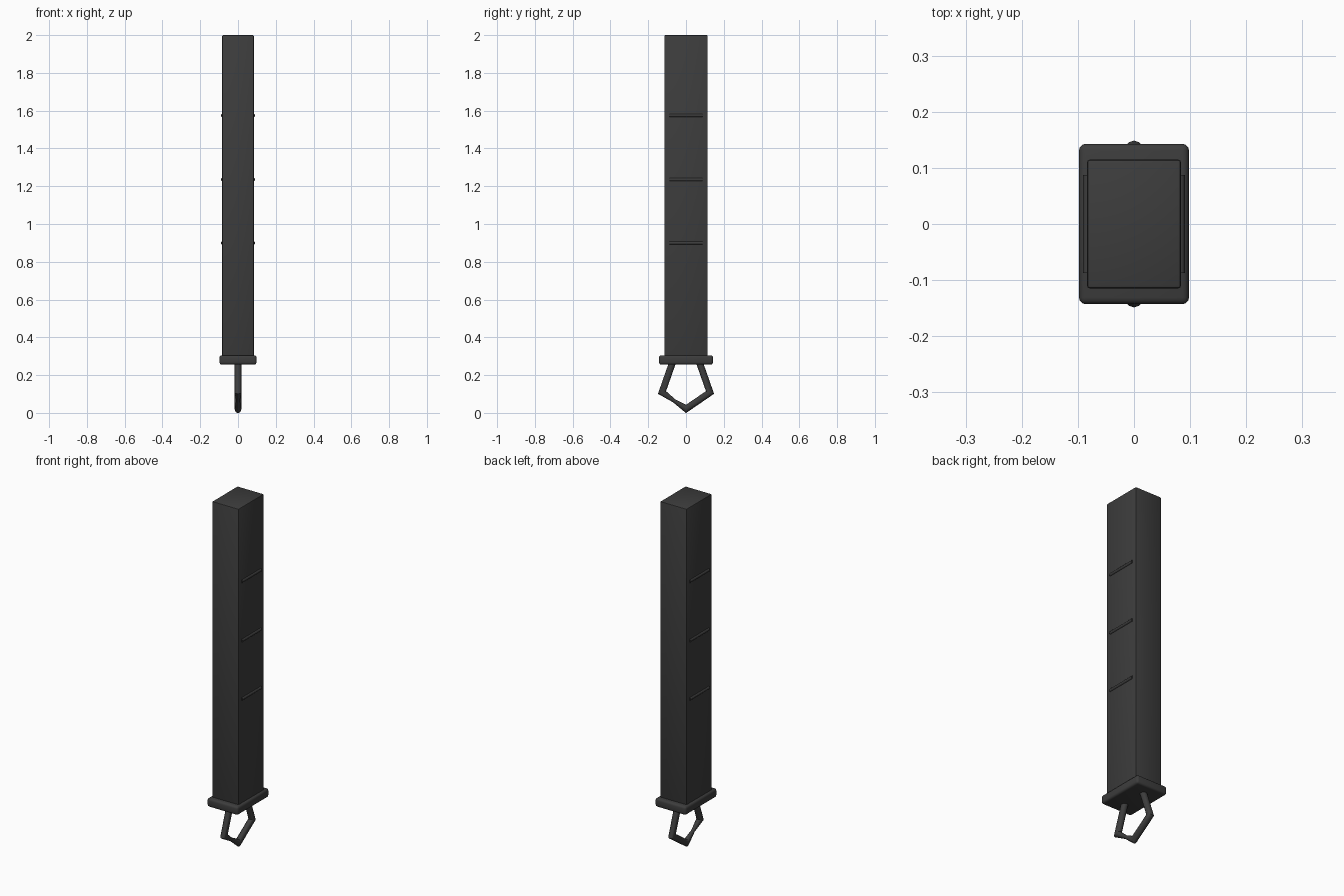
import bpy, bmesh, math
from mathutils import Vector

if "Cube" in bpy.data.objects:
    bpy.data.objects.remove(bpy.data.objects["Cube"])

mat = bpy.data.materials.new("charcoal")
mat.diffuse_color = (0.046, 0.046, 0.046, 1)
mat.use_nodes = True
mat.node_tree.nodes["Principled BSDF"].inputs["Base Color"].default_value = mat.diffuse_color


def finish(bm, name, smooth=True):
    bmesh.ops.recalc_face_normals(bm, faces=bm.faces)
    me = bpy.data.meshes.new(name)
    bm.to_mesh(me)
    bm.free()
    ob = bpy.data.objects.new(name, me)
    bpy.context.collection.objects.link(ob)
    me.materials.append(mat)
    if smooth:
        bpy.ops.object.select_all(action='DESELECT')
        ob.select_set(True)
        bpy.context.view_layer.objects.active = ob
        bpy.ops.object.shade_smooth_by_angle(angle=math.radians(35))
    return ob


def box(name, hx, hy, z0, z1, bevel, segments):
    bm = bmesh.new()
    bmesh.ops.create_cube(bm, size=1)
    for v in bm.verts:
        v.co = Vector((v.co.x * 2 * hx, v.co.y * 2 * hy,
                       (z0 + z1) / 2 + v.co.z * (z1 - z0)))
    bmesh.ops.bevel(bm, geom=bm.edges[:], offset=bevel, segments=segments,
                    profile=0.5, affect='EDGES')
    return finish(bm, name)


# Long rectangular body and the wider collar beneath it
box("body", 0.084, 0.115, 0.29, 2.0, 0.006, 2)
box("collar", 0.098, 0.143, 0.256, 0.305, 0.012, 3)

# Thin raised ridges across both broad sides
for side, label in ((-1, "left"), (1, "right")):
    for i, z in enumerate((0.90, 1.235, 1.575)):
        bm = bmesh.new()
        bmesh.ops.create_cone(bm, cap_ends=True, segments=12, radius1=0.009,
                              radius2=0.009, depth=0.174)
        for v in bm.verts:
            x, y, h = v.co
            v.co = Vector((side * 0.082 + x, h, z + y))
        finish(bm, f"{label}_ridge_{i + 1}")

# Pointed hanging loop: mitred round bar, pinched in its lower front segment
path = [Vector(p) for p in ((-0.072, 0.265), (-0.127, 0.108), (-0.0635, 0.0645),
                            (0, 0.021), (0.127, 0.108), (0.072, 0.265))]
scale = [1, 1, 0.55, 1, 1, 1]
R, SIDES = 0.018, 12
bm = bmesh.new()
rings = []
for i, p in enumerate(path):
    d0 = (p - path[max(i - 1, 0)]).normalized() if i else (path[1] - p).normalized()
    d1 = (path[i + 1] - p).normalized() if i < len(path) - 1 else d0
    t = (d0 + d1).normalized()
    n = Vector((-t.y, t.x)) / t.dot(d0)
    ring = []
    for k in range(SIDES):
        a = 2 * math.pi * k / SIDES
        q = p + n * (R * scale[i] * math.cos(a))
        ring.append(bm.verts.new((R * scale[i] * math.sin(a), q.x, q.y)))
    rings.append(ring)
for a, b in zip(rings, rings[1:]):
    for k in range(SIDES):
        j = (k + 1) % SIDES
        bm.faces.new((a[k], a[j], b[j], b[k]))
bm.faces.new(rings[0])
bm.faces.new(rings[-1])
finish(bm, "hanging_loop")
